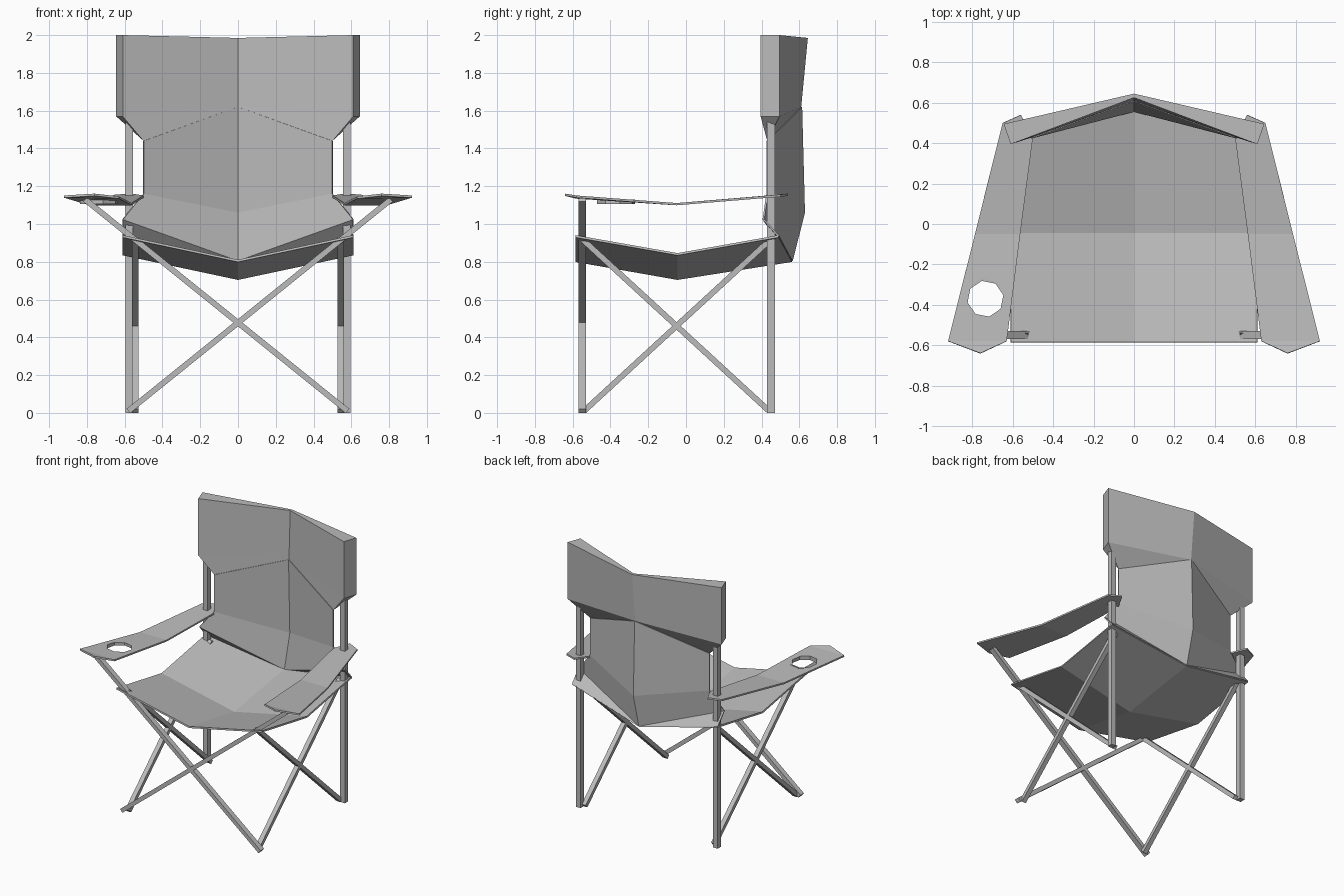
import bpy
import bmesh
from mathutils import Vector

# Remove the default cube
default_cube = bpy.data.objects.get("Cube")
if default_cube:
    bpy.data.objects.remove(default_cube, do_unlink=True)

# Single flat colour
grey = bpy.data.materials.new("plain grey")
grey.use_nodes = True
grey.diffuse_color = (0.5, 0.5, 0.5, 1)
grey.node_tree.nodes["Principled BSDF"].inputs["Base Color"].default_value = (0.5, 0.5, 0.5, 1)


def finish(name, bm, mirrored=False):
    """Turn a bmesh into a named object, optionally mirrored across x = 0."""
    if mirrored:
        geometry = bm.verts[:] + bm.edges[:] + bm.faces[:]
        bmesh.ops.mirror(bm, geom=geometry, axis='X', merge_dist=0.001)
    bmesh.ops.recalc_face_normals(bm, faces=bm.faces[:])
    mesh = bpy.data.meshes.new(name)
    bm.to_mesh(mesh)
    bm.free()
    mesh.materials.append(grey)
    obj = bpy.data.objects.new(name, mesh)
    bpy.context.collection.objects.link(obj)
    return obj


def panel(name, faces, thickness=0.0):
    """Build one half from faces given as corner points, then mirror it."""
    bm = bmesh.new()
    for corners in faces:
        bm.faces.new([bm.verts.new(point) for point in corners])
    bmesh.ops.remove_doubles(bm, verts=bm.verts[:], dist=0.0001)
    obj = finish(name, bm, mirrored=True)
    if thickness:
        solid = obj.modifiers.new("fabric thickness", 'SOLIDIFY')
        solid.thickness = thickness
        solid.offset = 0
    return obj


def bar(name, start, end, side, width, depth):
    """Rectangular tube between two points; side is the depth direction."""
    start, end, side = Vector(start), Vector(end), Vector(side)
    across = (end - start).normalized().cross(side).normalized()
    bm = bmesh.new()
    rings = []
    for point in (start, end):
        rings.append([bm.verts.new(point + across * a * width / 2 + side * b * depth / 2)
                      for a, b in ((-1, -1), (1, -1), (1, 1), (-1, 1))])
    low, high = rings
    bm.faces.new(low)
    bm.faces.new(high)
    for i in range(4):
        j = (i + 1) % 4
        bm.faces.new((low[i], low[j], high[j], high[i]))
    return finish(name, bm)


# Frame: rear posts, crossed side bars and crossed front bars that carry the arms
for label, s in (("left", 1), ("right", -1)):
    bar(label + "_rear_post", (s * .575, .45, 0), (s * .575, .45, 1.9), (0, 1, 0), .04, .04)
    bar(label + "_side_bar_rising_back", (s * .543, -.54, .01), (s * .543, .45, .92),
        (1, 0, 0), .03, .035)
    bar(label + "_side_bar_rising_front", (s * .543, .44, .01), (s * .543, -.55, .92),
        (1, 0, 0), .03, .035)
    bar(label + "_front_bar", (-s * .58, -.55, .01), (s * .81, -.55, 1.13),
        (0, 1, 0), .03, .04)

# Seat: sagging sheet, lowest along the centre line
front_side, front_mid = (.61, -.585, .935), (0, -.585, .805)
low_side, low_mid = (.61, -.045, .84), (0, -.045, .71)
rear_side, rear_mid = (.61, .49, .935), (0, .56, .805)
panel("seat", [
    (front_mid, front_side, low_side, low_mid),
    (low_mid, low_side, rear_side, rear_mid),
], .012)

# Lower backrest: curved sheet with a flap joined to the rear of the seat
shoulder, waist = (.5, .43, 1.44), (.5, .43, 1.16)
upper_mid, lumbar_mid = (0, .61, 1.62), (0, .625, 1.06)
flap = (.61, .41, 1.025)
panel("lower_backrest", [
    (shoulder, upper_mid, lumbar_mid, waist),
    (waist, lumbar_mid, rear_mid, flap),
    (flap, rear_mid, rear_side),
], .01)

# Upper backrest: hollow sleeve that wraps the rear posts
front_low, front_top = (.61, .395, 1.57), (.61, .395, 2)
back_low, back_top = (.645, .495, 1.57), (.645, .495, 2)
front_top_mid, back_top_mid = (0, .625, 1.985), (0, .645, 1.985)
panel("upper_backrest", [
    (front_low, front_top, front_top_mid, upper_mid),
    (front_low, upper_mid, shoulder),
    (front_top, back_top, back_top_mid, front_top_mid),
    (front_low, back_low, back_top, front_top),
    (back_low, upper_mid, back_top_mid, back_top),
    (back_low, shoulder, upper_mid),
    (front_low, shoulder, back_low),
])

# Armrests: long dipping strips with pointed ends
arm_tip, arm_end = (.76, -.64, 1.155), (.56, .54, 1.155)
arm_in, arm_out = (.63, -.58, 1.14), (.92, -.58, 1.145)
dip_in, dip_out = (.563, -.05, 1.105), (.787, -.05, 1.105)
rear_in, rear_out = (.5, .43, 1.145), (.65, .5, 1.15)
arms = panel("armrests", [
    (arm_tip, arm_out, arm_in),
    (arm_in, arm_out, dip_out, dip_in),
    (dip_in, dip_out, rear_out, rear_in),
    (rear_in, rear_out, arm_end),
], .012)

# Cup hole in the right armrest
cup_centre = (-.735, -.37, 1.12)
bpy.ops.mesh.primitive_cylinder_add(vertices=8, radius=.09, depth=.2, location=cup_centre,
                                    rotation=(0, 0, .2))
cutter = bpy.context.object
cutter.name = "cup_hole_cutter"
cutter.data.materials.append(grey)
cutter.hide_render = True
cut = arms.modifiers.new("cup hole", 'BOOLEAN')
cut.operation = 'DIFFERENCE'
cut.solver = 'EXACT'
cut.object = cutter
bpy.context.view_layer.objects.active = arms
for modifier in [m.name for m in arms.modifiers]:
    bpy.ops.object.modifier_apply(modifier=modifier)
bpy.data.objects.remove(cutter, do_unlink=True)

# Thin rim hanging under the cup hole
bpy.ops.mesh.primitive_cylinder_add(vertices=8, radius=.097, depth=.022, end_fill_type='NOTHING',
                                    location=(-.735, -.37, 1.118), rotation=(0, 0, .2))
rim = bpy.context.object
rim.name = "cup_rim"
rim.data.materials.append(grey)
rim_solid = rim.modifiers.new("rim thickness", 'SOLIDIFY')
rim_solid.thickness = .012
rim_solid.offset = 0
